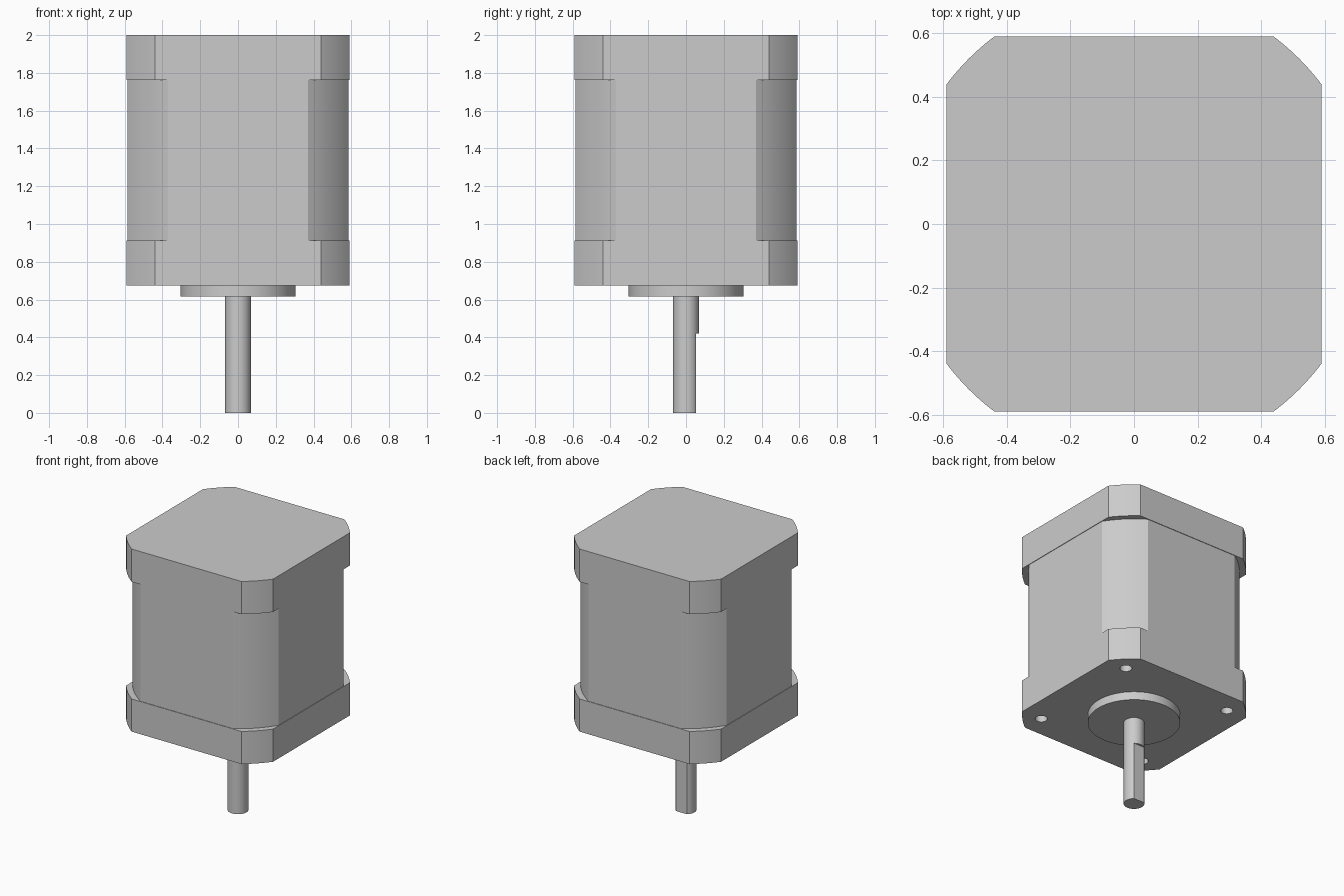
import bpy, bmesh
from math import acos, cos, sin, pi, radians

if "Cube" in bpy.data.objects:
    bpy.data.objects.remove(bpy.data.objects["Cube"], do_unlink=True)

grey = bpy.data.materials.new("brushed_grey")
grey.use_nodes = True
colour = (0.6, 0.6, 0.6, 1)
grey.diffuse_color = colour
grey.node_tree.nodes["Principled BSDF"].inputs["Base Color"].default_value = colour


def prism(name, outline, z0, z1):
    """Extrude a flat outline from z0 to z1."""
    bm = bmesh.new()
    face = bm.faces.new([bm.verts.new((x, y, z0)) for x, y in outline])
    top = bmesh.ops.extrude_face_region(bm, geom=[face])["geom"]
    moved = [v for v in top if isinstance(v, bmesh.types.BMVert)]
    bmesh.ops.translate(bm, verts=moved, vec=(0, 0, z1 - z0))
    bmesh.ops.recalc_face_normals(bm, faces=bm.faces)
    mesh = bpy.data.meshes.new(name)
    bm.to_mesh(mesh)
    bm.free()
    mesh.materials.append(grey)
    obj = bpy.data.objects.new(name, mesh)
    bpy.context.collection.objects.link(obj)
    return obj


def circle(radius, sides=64, cx=0, cy=0):
    return [(cx + radius * cos(2 * pi * i / sides), cy + radius * sin(2 * pi * i / sides))
            for i in range(sides)]


def rounded_square(half, radius, steps=12):
    """Square whose corners are trimmed by a concentric circle."""
    start = acos(half / radius)
    sweep = pi / 2 - 2 * start
    angles = [q * pi / 2 + start + sweep * i / steps for q in range(4) for i in range(steps + 1)]
    return [(radius * cos(a), radius * sin(a)) for a in angles]


# Housing: two end caps around a slimmer laminated core
cap = rounded_square(0.59, 0.736)
front_cap = prism("front_cap", cap, 0.675, 0.912)
core = prism("core", rounded_square(0.586, 0.694), 0.912, 1.762)
rear_cap = prism("rear_cap", cap, 1.762, 2.0)

# Pilot boss and shaft, whose lower end has a flat on the back
boss = prism("pilot_boss", circle(0.304), 0.615, 0.675)
shaft = prism("shaft", circle(0.068), 0.42, 0.615)
flat_outline = [(x, y) for x, y in circle(0.068) if y < 0.053]
shaft_end = prism("shaft_flatted_end", flat_outline, 0, 0.42)

# Blind mounting holes in the front cap
for sx in (-1, 1):
    for sy in (-1, 1):
        cutter = prism("hole_cutter", circle(0.04, 32, sx * 0.433, sy * 0.433), 0.6, 0.8)
        cutter.hide_render = True
        cut = front_cap.modifiers.new("mounting_hole", 'BOOLEAN')
        cut.operation, cut.solver, cut.object = 'DIFFERENCE', 'EXACT', cutter
        bpy.context.view_layer.objects.active = front_cap
        bpy.ops.object.modifier_apply(modifier=cut.name)
        bpy.data.objects.remove(cutter, do_unlink=True)

# Smooth the curved walls, keep the edges crisp
bpy.ops.object.select_all(action='DESELECT')
for obj in (front_cap, core, rear_cap, boss, shaft, shaft_end):
    obj.select_set(True)
bpy.context.view_layer.objects.active = core
bpy.ops.object.shade_smooth_by_angle(angle=radians(25))
